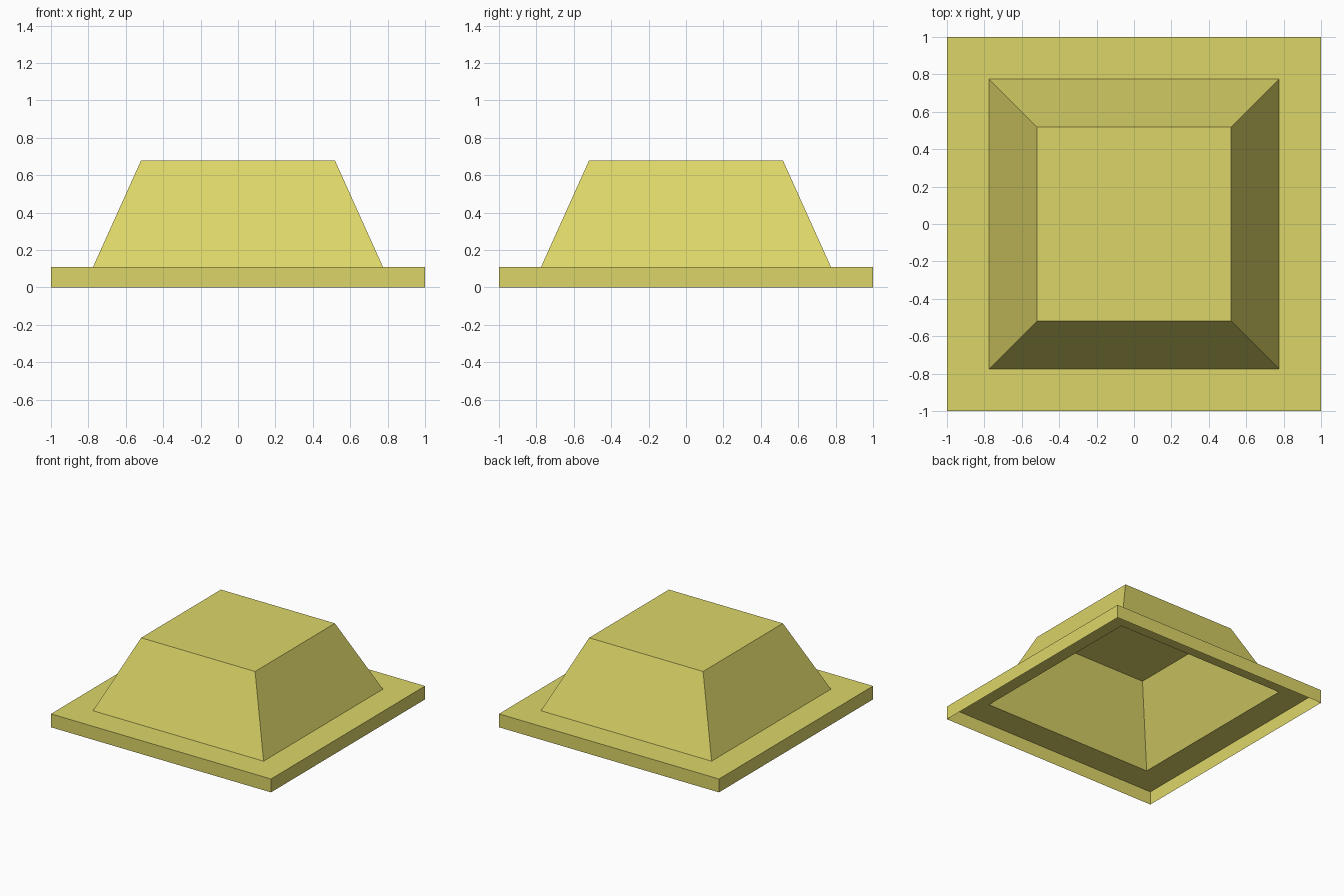
import bpy, bmesh

if "Cube" in bpy.data.objects:
    bpy.data.objects.remove(bpy.data.objects["Cube"])

# Rings from the open bottom edge upward: (half width, height)
PROFILE = [(1.0, 0.0), (1.0, 0.11), (0.775, 0.11), (0.518, 0.68)]
CORNERS = [(-1, -1), (1, -1), (1, 1), (-1, 1)]


def square_shell(name, rings, capped=False):
    """Thin open sheet through a stack of square rings."""
    bm = bmesh.new()
    loops = [[bm.verts.new((sx * r, sy * r, z)) for sx, sy in CORNERS]
             for r, z in rings]
    for low, high in zip(loops, loops[1:]):
        for i in range(4):
            j = (i + 1) % 4
            bm.faces.new((low[i], low[j], high[j], high[i]))
    if capped:
        bm.faces.new(loops[-1])
    mesh = bpy.data.meshes.new(name)
    bm.to_mesh(mesh)
    bm.free()
    obj = bpy.data.objects.new(name, mesh)
    bpy.context.collection.objects.link(obj)
    return obj


yellow = bpy.data.materials.new("yellow")
yellow.diffuse_color = (0.72, 0.67, 0.14, 1.0)
yellow.use_nodes = True
yellow.node_tree.nodes["Principled BSDF"].inputs["Base Color"].default_value = yellow.diffuse_color

# Rim with its flat flange, and the hollow tapered block above it
base_flange = square_shell("base_flange", PROFILE[:3])
tapered_top = square_shell("tapered_top", PROFILE[2:], capped=True)

for part in (base_flange, tapered_top):
    part.data.materials.append(yellow)
